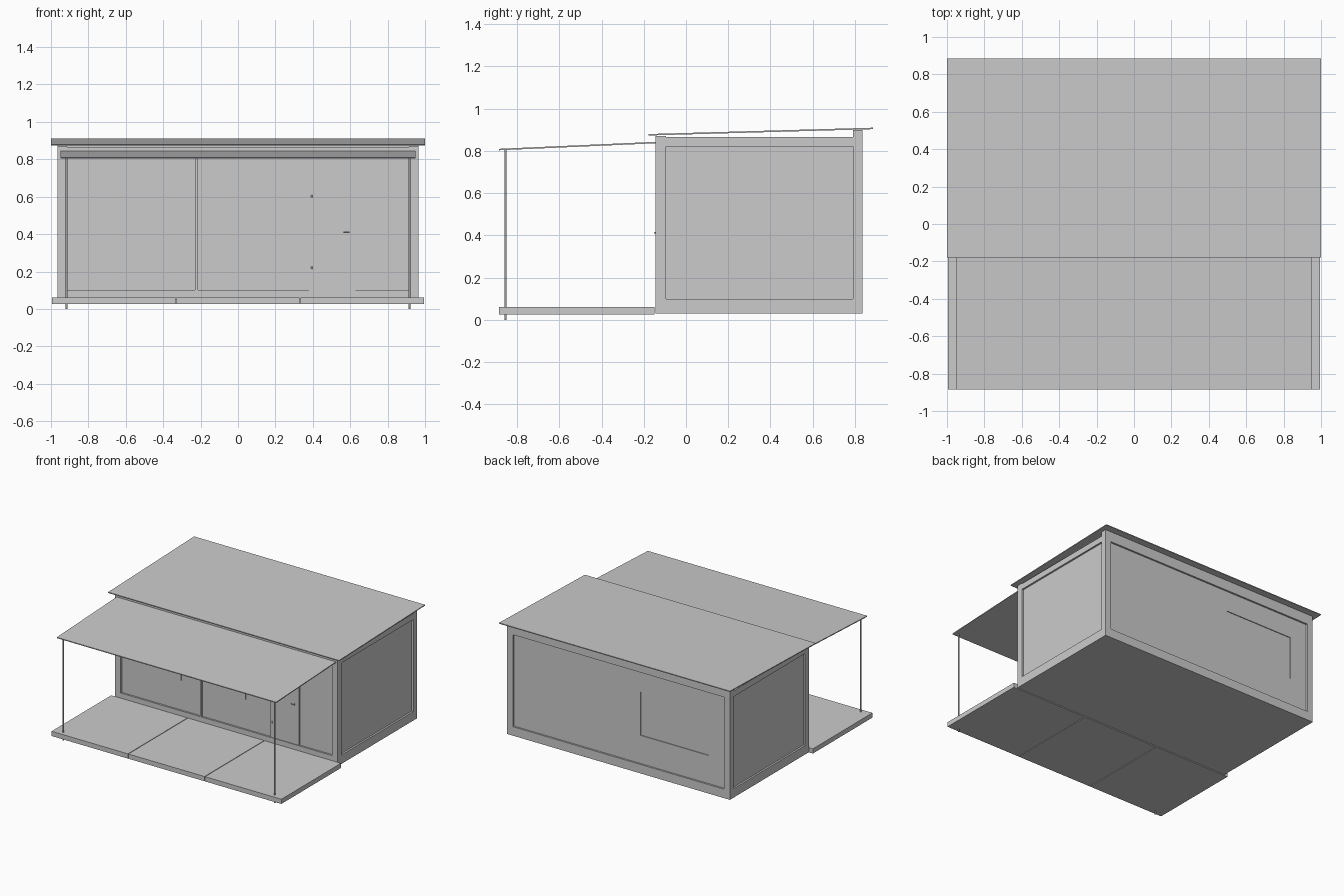
import bpy, bmesh

if "Cube" in bpy.data.objects:
    bpy.data.objects.remove(bpy.data.objects["Cube"])

# --- helpers ---
def prism(name, x0, x1, profile):
    """Extrude a closed (y, z) profile along x."""
    bm = bmesh.new()
    f = bm.faces.new([bm.verts.new((x0, y, z)) for y, z in profile])
    ext = bmesh.ops.extrude_face_region(bm, geom=[f])
    moved = [v for v in ext["geom"] if isinstance(v, bmesh.types.BMVert)]
    bmesh.ops.translate(bm, vec=(x1 - x0, 0, 0), verts=moved)
    bmesh.ops.recalc_face_normals(bm, faces=bm.faces)
    me = bpy.data.meshes.new(name)
    bm.to_mesh(me)
    bm.free()
    ob = bpy.data.objects.new(name, me)
    bpy.context.collection.objects.link(ob)
    return ob

def box(name, x0, x1, y0, y1, z0, z1):
    return prism(name, x0, x1, [(y0, z0), (y1, z0), (y1, z1), (y0, z1)])

def rod(name, loc, r, length, rot=(0, 0, 0), n=12):
    bpy.ops.mesh.primitive_cylinder_add(vertices=n, radius=r, depth=length,
                                        location=loc, rotation=rot)
    ob = bpy.context.object
    ob.name = name
    bpy.ops.object.shade_smooth_by_angle()
    return ob

X, Y0, Y1 = 0.965, -0.145, 0.835     # outer faces of the cabin frame
XI, YI0, YI1 = 0.915, -0.095, 0.79   # inner edges of the frame
Z0, ZB, ZT, Z1 = 0.03, 0.10, 0.82, 0.866
D, T = 0.014, 0.03                   # panel recess and panel thickness

# --- floor and ceiling ---
box("floor", -XI, XI, YI0, YI1, Z0, ZB)
box("ceiling", -XI, XI, YI0, YI1, ZT, Z1)

# --- frame: corner posts, side beams, front and back beams ---
for s, side in ((-1, "left"), (1, "right")):
    a, b = sorted((s * XI, s * X))
    box(side + "_front_corner_post", a, b, Y0, YI0, Z0, Z1 + 0.004)
    box(side + "_back_corner_post", a, b, YI1, Y1, Z0, 0.90)
    box(side + "_bottom_beam", a, b, YI0, YI1, Z0, ZB)
    box(side + "_top_beam", a, b, YI0, YI1, ZT, Z1)
    # side wall panel set back in the frame
    a, b = sorted((s * (X - D), s * (X - D - T)))
    box(side + "_wall_panel", a, b, YI0, YI1, ZB, ZT)
box("front_bottom_beam", -XI, XI, Y0, YI0, Z0, ZB)
box("front_top_beam", -XI, XI, Y0, YI0, ZT, Z1)
box("back_bottom_beam", -XI, XI, YI1, Y1, Z0, ZB)
box("back_top_beam", -XI, XI, YI1, Y1, ZT, 0.90)

# --- front wall with joint strip, windows and door ---
yf = Y0 + D
box("front_wall_panel", -XI, XI, yf, yf + T, ZB, ZT)
box("front_joint_strip", -0.23, -0.214, Y0 + 0.002, yf, ZB, ZT)
for i, x in enumerate((-0.556, 0.005)):
    box("front_window_%d" % (i + 1), x, x + 0.158, yf - 0.006, yf, 0.333, 0.585)
box("door", 0.38, 0.627, yf - 0.008, yf, ZB, 0.682)
for i, z in enumerate((0.22, 0.602)):
    rod("door_hinge_%d" % (i + 1), (0.394, yf - 0.009, z), 0.004, 0.014)
box("door_handle_plate", 0.588, 0.597, yf - 0.011, yf - 0.008, 0.402, 0.42)
rod("door_handle_stem", (0.592, yf - 0.013, 0.412), 0.003, 0.012, (1.5708, 0, 0))
rod("door_handle_lever", (0.579, yf - 0.018, 0.412), 0.003, 0.032, (0, 1.5708, 0))

# --- back wall built round a slightly recessed window ---
yb = Y1 - D
wx0, wx1, wz0, wz1 = -0.77, -0.18, 0.32, 0.66
box("back_wall_left", -XI, wx0, yb - T, yb, ZB, ZT)
box("back_wall_right", wx1, XI, yb - T, yb, ZB, ZT)
box("back_wall_below_window", wx0, wx1, yb - T, yb, ZB, wz0)
box("back_wall_above_window", wx0, wx1, yb - T, yb, wz1, ZT)
box("back_window", wx0, wx1, yb - T, yb - 0.006, wz0, wz1)

# --- sloping roofs ---
def roof(name, half, y0, z0, y1, z1, t=0.007):
    prism(name, -half, half, [(y0, z0), (y1, z1), (y1, z1 + t), (y0, z0 + t)])

roof("main_roof", 1.0, -0.178, 0.873, 0.885, 0.903)
roof("porch_roof", 0.95, -0.885, 0.803, -0.145, 0.836)

# --- porch deck in three slabs ---
w, gap = 0.995, 0.005
edges = [-w, -0.332, 0.332, w]
for i in range(3):
    a = edges[i] + (gap / 2 if i else 0)
    b = edges[i + 1] - (gap / 2 if i < 2 else 0)
    box("porch_slab_%d" % (i + 1), a, b, -0.885, -0.148, 0.025, 0.062)

# --- porch posts ---
for s, side in ((-1, "left"), (1, "right")):
    rod(side + "_porch_post", (s * 0.916, -0.854, 0.402), 0.005, 0.804)
